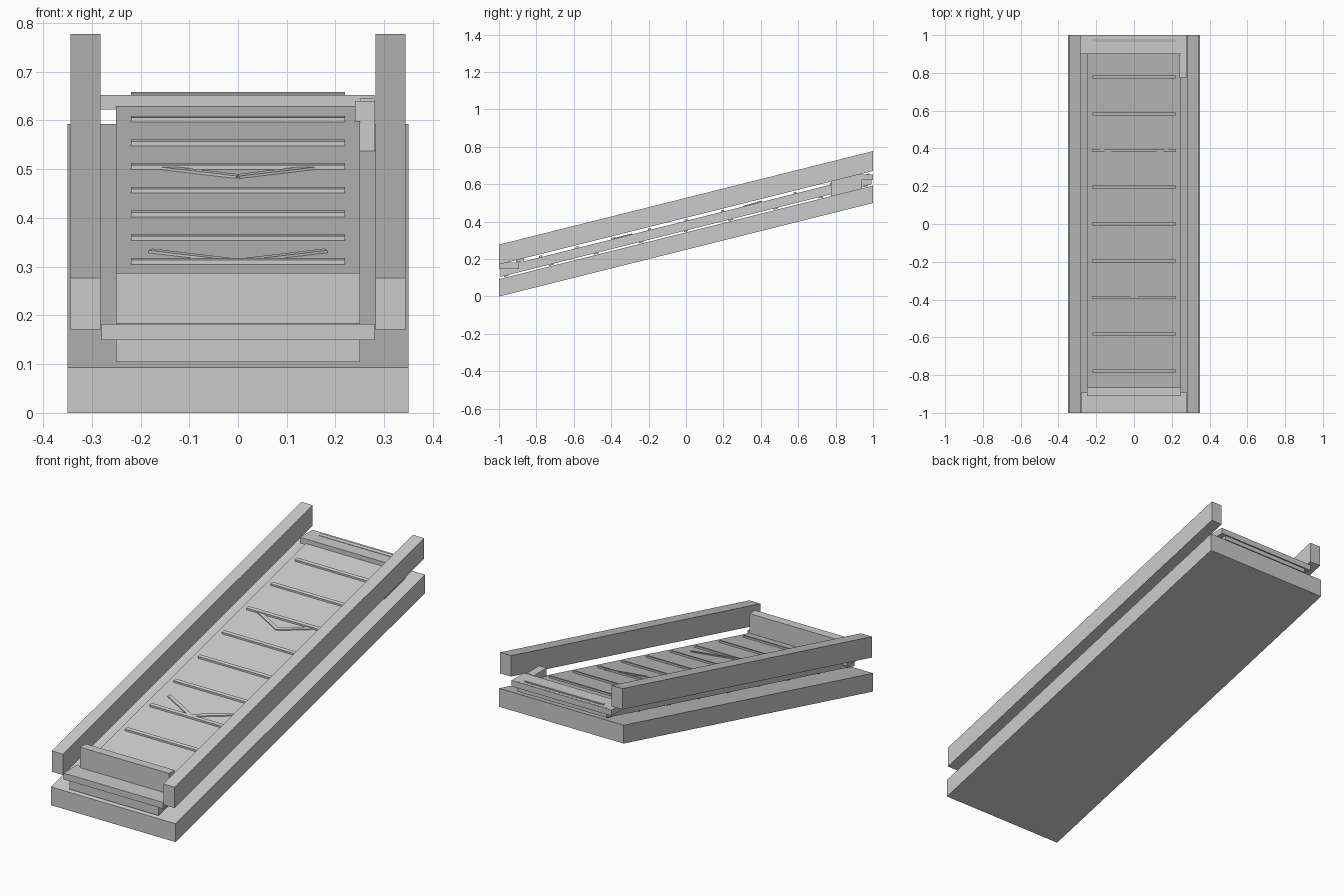
import bpy, bmesh, math
from mathutils import Matrix, Vector

if "Cube" in bpy.data.objects:
    bpy.data.objects.remove(bpy.data.objects["Cube"])

SLOPE = 0.25  # rise per unit of y


def box(name, x, y, z, sheared=False):
    """Box from ranges; sheared boxes take z at y = 0 and follow the incline with vertical ends."""
    bm = bmesh.new()
    bmesh.ops.create_cube(bm, size=1)
    for v in bm.verts:
        p = [r[0] + (c + 0.5) * (r[1] - r[0]) for c, r in zip(v.co, (x, y, z))]
        if sheared:
            p[2] += SLOPE * p[1]
        v.co = p
    mesh = bpy.data.meshes.new(name)
    bm.to_mesh(mesh)
    bm.free()
    obj = bpy.data.objects.new(name, mesh)
    bpy.context.collection.objects.link(obj)
    return obj


def chevron(name, tip_y):
    """Thin V-shaped arrow lying on the belt, made of two mirrored arms."""
    a, b = Vector((0, tip_y, 0)), Vector((0.18, tip_y + 0.085, 0))
    d = b - a
    for side in (-1, 1):
        arm = box(name, (0, d.length), (-0.008, 0.008), (0.404, 0.409))
        turn = Matrix.Translation(a) @ Matrix.Rotation(math.atan2(d.y, d.x), 4, 'Z')
        for v in arm.data.vertices:
            p = turn @ v.co
            v.co = (p.x * side, p.y, p.z + SLOPE * p.y)
        if side < 0:
            arm.data.flip_normals()


# Inclined base slab
box("base", (-0.35, 0.35), (-1, 1), (0.25, 0.343), True)

# Belt
box("belt", (-0.25, 0.25), (-0.993, 0.993), (0.353, 0.404), True)

# Side rails
for s in (-1, 1):
    xs = sorted((0.282 * s, 0.344 * s))
    box("side_rail", xs, (-1, 1), (0.421, 0.527), True)

# Cleats across the belt
for i in range(-5, 6):
    y = i * 0.1945
    box("belt_cleat", (-0.22, 0.22), (y - 0.008, y + 0.008), (0.403, 0.413), True)

# Return supports under the belt
for i in range(-4, 5):
    y = i * 0.24
    box("return_support", (-0.24, 0.24), (y - 0.012, y + 0.012), (0.347, 0.354), True)

# Direction arrows
chevron("arrow_lower", -0.38)
chevron("arrow_upper", 0.315)

# End beams and front stop plate
box("front_beam", (-0.28, 0.28), (-1, -0.893), (0.15, 0.182))
box("rear_beam", (-0.282, 0.28), (0.9, 1), (0.622, 0.652))
box("front_stop", (-0.25, 0.25), (-0.91, -0.865), (0.183, 0.287))

# Drive housing with cap at upper right
box("drive_housing", (0.24, 0.281), (0.775, 0.94), (0.537, 0.64))
box("drive_cap", (0.25, 0.28), (0.88, 0.94), (0.639, 0.645))
